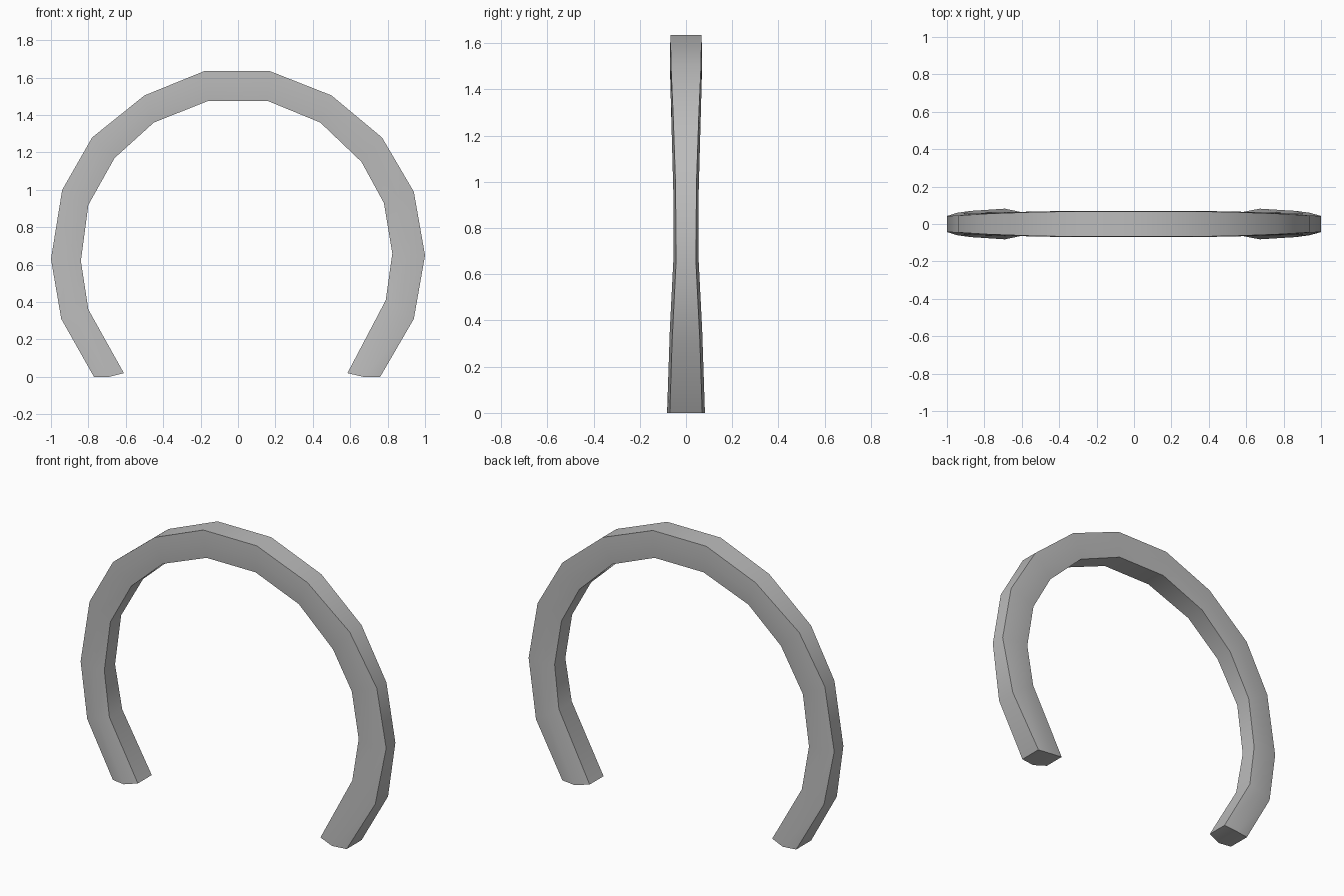
import bpy, bmesh
from math import radians

cube = bpy.data.objects.get("Cube")
if cube:
    bpy.data.objects.remove(cube)

# One plain grey for the whole hoop
grey = bpy.data.materials.new("matte_grey")
grey.use_nodes = True
colour = (0.5, 0.5, 0.5, 1)
grey.diffuse_color = colour
grey.node_tree.nodes["Principled BSDF"].inputs["Base Color"].default_value = colour

# Outer and inner rims (x, z) from the -x foot over the crown to the +x foot
outer = [(-.77, 0), (-.945, .31), (-1, .63), (-.94, 1), (-.78, 1.28), (-.5, 1.505),
         (-.18, 1.635), (.17, 1.635), (.5, 1.505), (.77, 1.28), (.94, .99),
         (1, .65), (.94, .31), (.76, 0)]
inner = [(-.61, .02), (-.8, .36), (-.84, .62), (-.8, .92), (-.66, 1.17), (-.45, 1.36),
         (-.16, 1.475), (.16, 1.475), (.44, 1.36), (.66, 1.15), (.78, .93),
         (.825, .66), (.79, .41), (.585, .02)]
# Half depth at the outer rim, the middle and the inner rim, foot to crown
half_depth = [(.07, .082, .065), (.06, .07, .06), (.043, .055, .05), (.045, .055, .05),
              (.055, .062, .055), (.065, .068, .06), (.067, .07, .065)]
depths = half_depth + half_depth[::-1]

# Hoop: a six-sided section swept along the two rims
bm = bmesh.new()
rings = []
for (ox, oz), (ix, iz), (wo, wm, wi) in zip(outer, inner, depths):
    mx, mz = (ox + ix) / 2, (oz + iz) / 2
    if oz == 0:
        mz = 0
    section = [(ox, -wo, oz), (mx, -wm, mz), (ix, -wi, iz),
               (ix, wi, iz), (mx, wm, mz), (ox, wo, oz)]
    rings.append([bm.verts.new(p) for p in section])
for a, b in zip(rings, rings[1:]):
    for i in range(6):
        j = (i + 1) % 6
        bm.faces.new((a[i], a[j], b[j], b[i]))

# Foot caps: a flat sole with a small bevelled toe on the inner side
for r in (rings[0], rings[-1]):
    bm.faces.new((r[0], r[1], r[4], r[5]))
    bm.faces.new((r[1], r[2], r[3], r[4]))
bmesh.ops.recalc_face_normals(bm, faces=bm.faces)

mesh = bpy.data.meshes.new("hoop")
bm.to_mesh(mesh)
bm.free()
mesh.materials.append(grey)
hoop = bpy.data.objects.new("hoop", mesh)
bpy.context.collection.objects.link(hoop)

# Soft shading with crisp long edges
bpy.ops.object.select_all(action="DESELECT")
hoop.select_set(True)
bpy.context.view_layer.objects.active = hoop
bpy.ops.object.shade_smooth_by_angle(angle=radians(30))
